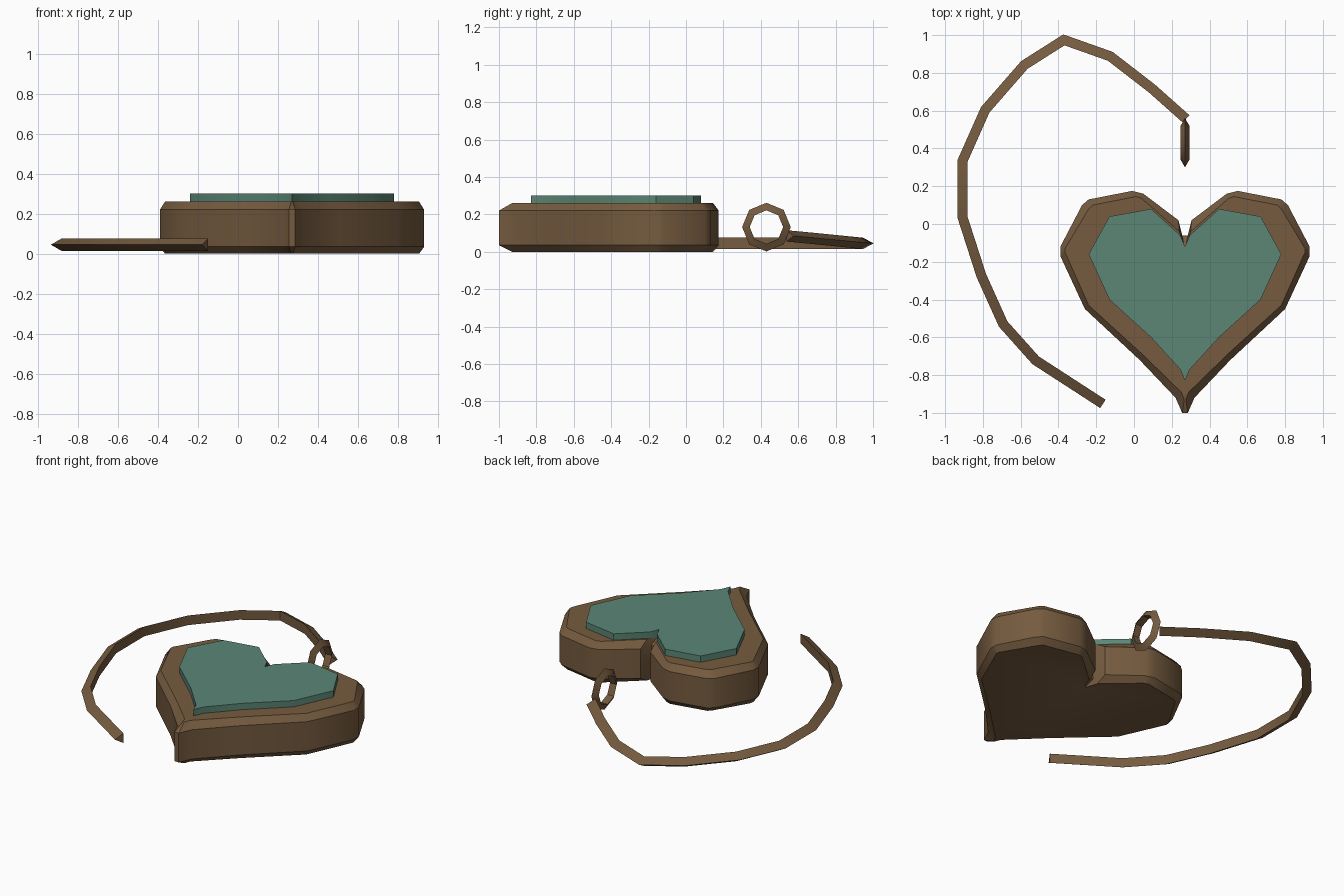
import bpy
import bmesh
import math
from mathutils import Vector

default_cube = bpy.data.objects.get("Cube")
if default_cube:
    bpy.data.objects.remove(default_cube, do_unlink=True)


def make_material(name, colour):
    material = bpy.data.materials.new(name)
    material.use_nodes = True
    material.diffuse_color = colour
    material.node_tree.nodes["Principled BSDF"].inputs["Base Color"].default_value = colour
    return material


brown = make_material("bronze brown", (0.18, 0.105, 0.05, 1))
green = make_material("sea green", (0.105, 0.24, 0.18, 1))
CENTRE_X = 0.27


def loft(name, rings, material, smooth_angle):
    """Skin a stack of matching closed rings and cap both ends."""
    bm = bmesh.new()
    loops = [[bm.verts.new(point) for point in ring] for ring in rings]
    for lower, upper in zip(loops, loops[1:]):
        for i in range(len(lower)):
            j = (i + 1) % len(lower)
            bm.faces.new((lower[i], lower[j], upper[j], upper[i]))
    bm.faces.new(loops[0])
    bm.faces.new(loops[-1])
    bmesh.ops.recalc_face_normals(bm, faces=bm.faces)
    mesh = bpy.data.meshes.new(name)
    bm.to_mesh(mesh)
    bm.free()
    mesh.materials.append(material)
    part = bpy.data.objects.new(name, mesh)
    bpy.context.collection.objects.link(part)
    smooth(part, smooth_angle)
    return part


def smooth(part, angle):
    bpy.ops.object.select_all(action="DESELECT")
    part.select_set(True)
    bpy.context.view_layer.objects.active = part
    bpy.ops.object.shade_smooth_by_angle(angle=math.radians(angle))


def heart_ring(half, z):
    """Mirror a half outline (notch to tip) into a full heart at one height."""
    left = [(CENTRE_X + x, y, z) for x, y in half]
    right = [(CENTRE_X - x, y, z) for x, y in reversed(half) if x > 0]
    return left + right


# Heart case: vertical wall with chamfered upper and lower rims
wall = [(0.015, -0.06), (0.035, 0.02), (0.22, 0.16), (0.28, 0.175),
        (0.51, 0.13), (0.545, 0.1), (0.66, -0.12), (0.66, -0.17),
        (0.53, -0.45), (0.24, -0.72), (0.05, -0.92), (0.015, -1)]
rim = [(0.004, -0.12), (0.03, -0.04), (0.23, 0.135), (0.26, 0.145),
       (0.49, 0.1), (0.51, 0.08), (0.635, -0.13), (0.635, -0.15),
       (0.51, -0.43), (0.225, -0.69), (0.02, -0.89), (0.004, -0.93)]
loft("heart_case",
     [heart_ring(rim, 0), heart_ring(wall, 0.035),
      heart_ring(wall, 0.22), heart_ring(rim, 0.26)], brown, 32)

# Raised heart inlay
inlay = [(0, -0.12), (0.025, -0.06), (0.18, 0.08), (0.4, 0.04),
         (0.51, -0.16), (0.4, -0.4), (0.18, -0.6), (0.025, -0.77), (0, -0.83)]
loft("heart_inlay", [heart_ring(inlay, 0.25), heart_ring(inlay, 0.3)], green, 30)

# Upright hanging ring with a triangular section
bpy.ops.mesh.primitive_torus_add(
    major_segments=8, minor_segments=3, major_radius=0.103, minor_radius=0.027,
    location=(CENTRE_X, 0.43, 0.132), rotation=(0, math.pi / 2, 0))
ring = bpy.context.object
ring.name = "hanging_ring"
ring.data.materials.append(brown)
smooth(ring, 30)

# Cord: triangular section swept along a curl, with its ridge facing outward
path = [Vector(p) for p in (
    (0.27, 0.55, 0.085), (0.09, 0.71, 0.07), (-0.13, 0.88, 0.053),
    (-0.37, 0.965, 0.045), (-0.575, 0.835, 0.045), (-0.78, 0.6, 0.045),
    (-0.9, 0.33, 0.045), (-0.9, 0.04, 0.045), (-0.8, -0.27, 0.045),
    (-0.685, -0.525, 0.045), (-0.515, -0.715, 0.045), (-0.16, -0.945, 0.045))]
CORD_RADIUS = 0.035


def cord_ring(index):
    here = path[index]
    before = here - path[max(index - 1, 0)]
    after = path[min(index + 1, len(path) - 1)] - here
    before = before if before.length else after
    after = after if after.length else before
    along = (before.normalized() + after.normalized()).normalized()
    miter = 1 / along.dot(after.normalized())
    outward = Vector((along.y, -along.x, 0)).normalized() * miter
    up = Vector((0, 0, 1))
    return [here + CORD_RADIUS * (outward * math.cos(a) + up * math.sin(a))
            for a in (math.tau * k / 3 for k in range(3))]


loft("cord", [cord_ring(i) for i in range(len(path))], brown, 30)
